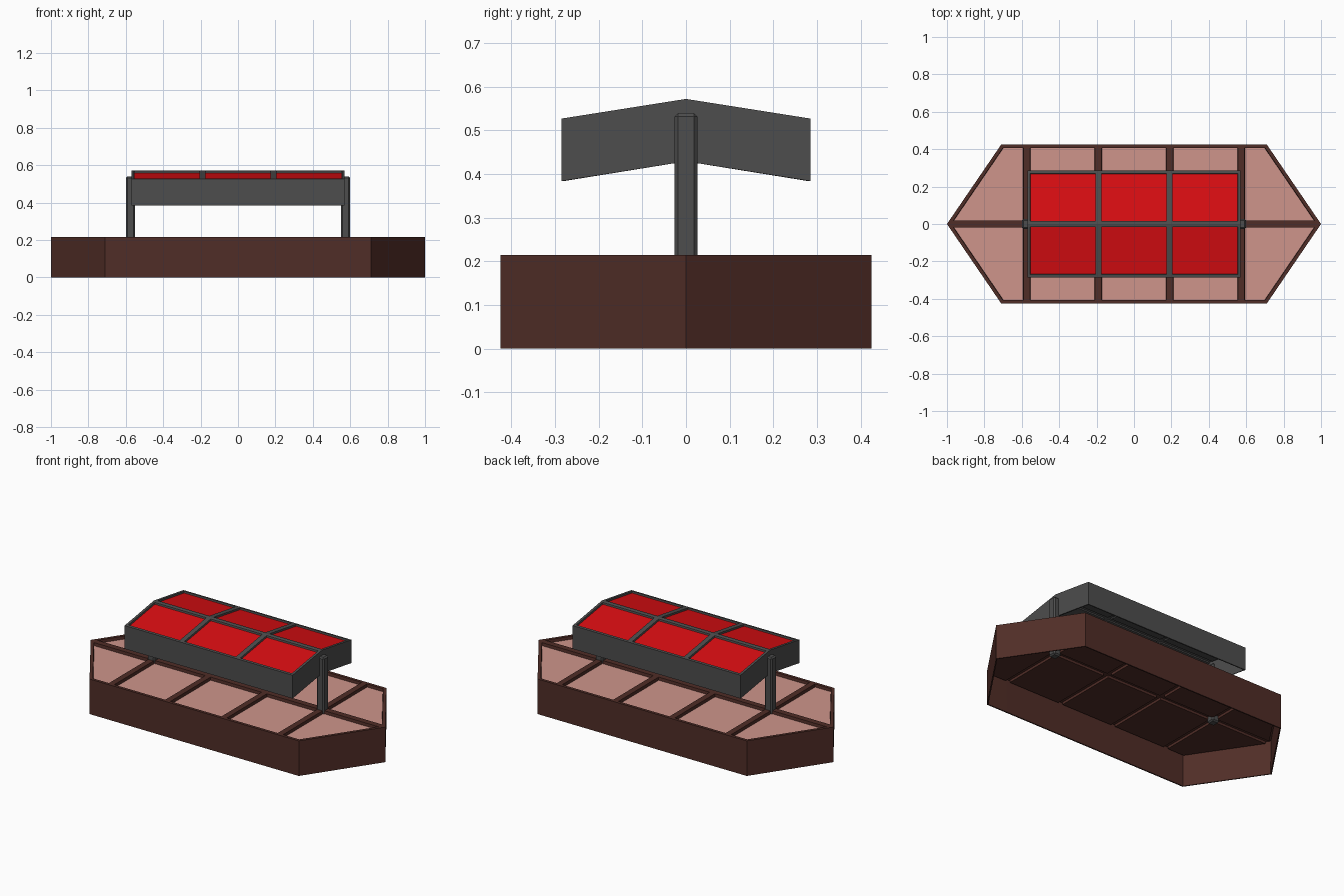
import bpy
import bmesh

if "Cube" in bpy.data.objects:
    bpy.data.objects.remove(bpy.data.objects["Cube"])


def material(name, rgb):
    m = bpy.data.materials.new(name)
    m.diffuse_color = (*rgb, 1.0)
    m.use_nodes = True
    m.node_tree.nodes["Principled BSDF"].inputs["Base Color"].default_value = m.diffuse_color
    return m


brown = material("dark_brown", (0.08, 0.026, 0.02))
pink = material("pale_pink", (0.62, 0.30, 0.26))
red = material("red", (0.70, 0.004, 0.006))
grey = material("dark_grey", (0.075, 0.075, 0.075))


def panelled_shell(name, cells, height, border, recess, drop, wall, panel_mat, frame_mat):
    """Open-bottomed shell: a sheet of cells with sunken panels and a skirt around it."""
    bm = bmesh.new()
    for cell in cells:
        for side in (1, -1):
            pts = [(x, y * side, height(y)) for x, y in cell]
            if side < 0:
                pts.reverse()
            bm.faces.new([bm.verts.new(p) for p in pts])
    bmesh.ops.remove_doubles(bm, verts=bm.verts[:], dist=1e-4)
    panels = bm.faces[:]

    # skirt
    rim = [e for e in bm.edges if e.is_boundary]
    skirt = bmesh.ops.extrude_edge_only(bm, edges=rim)["geom"]
    low = [g for g in skirt if isinstance(g, bmesh.types.BMVert)]
    bmesh.ops.translate(bm, verts=low, vec=(0, 0, -drop))
    bmesh.ops.recalc_face_normals(bm, faces=bm.faces[:])
    if panels[0].normal.z < 0:
        bmesh.ops.reverse_faces(bm, faces=bm.faces[:])

    # frame bars, then sunken panels
    for f in bm.faces:
        f.material_index = 1
    bmesh.ops.inset_individual(bm, faces=panels, thickness=border, use_even_offset=True)
    bmesh.ops.inset_individual(bm, faces=panels, thickness=0.002, use_even_offset=True)
    inner = list({v for f in panels for v in f.verts})
    bmesh.ops.translate(bm, verts=inner, vec=(0, 0, -recess))
    for f in panels:
        f.material_index = 0

    me = bpy.data.meshes.new(name)
    bm.to_mesh(me)
    bm.free()
    me.materials.append(panel_mat)
    me.materials.append(frame_mat)
    ob = bpy.data.objects.new(name, me)
    bpy.context.collection.objects.link(ob)
    mod = ob.modifiers.new("thickness", "SOLIDIFY")
    mod.thickness = wall
    mod.offset = -1
    mod.material_offset = 1
    mod.material_offset_rim = 1
    return ob


def bays(xs, y):
    return [[(a, 0), (b, 0), (b, y), (a, y)] for a, b in zip(xs, xs[1:])]


# hull with pointed ends and ten deck panels
HW, XB = 0.425, 0.573
hull_cells = bays([-XB, -0.191, 0.191, XB], HW)
hull_cells.append([(XB, 0), (1, 0), (0.71, HW), (XB, HW)])
hull_cells.append([(-1, 0), (-XB, 0), (-XB, HW), (-0.71, HW)])
panelled_shell("hull", hull_cells, lambda y: 0.215, 0.018, 0.018, 0.215, 0.008, pink, brown)

# gabled canopy with six red panels
CW = 0.285
panelled_shell("canopy", bays([-0.57, -0.19, 0.19, 0.57], CW),
               lambda y: 0.572 - 0.045 * y / CW, 0.015, 0.01, 0.143, 0.008, red, grey)

# posts holding the canopy
for label, sx in (("left", -1), ("right", 1)):
    bpy.ops.mesh.primitive_cube_add(size=1, location=(sx * 0.575, 0, 0.355))
    post = bpy.context.object
    post.name = label + "_post"
    post.scale = (0.05, 0.052, 0.37)
    bpy.ops.object.transform_apply(location=False, rotation=False, scale=True)
    bev = post.modifiers.new("bevel", "BEVEL")
    bev.width = 0.008
    bev.segments = 1
    post.data.materials.append(grey)
